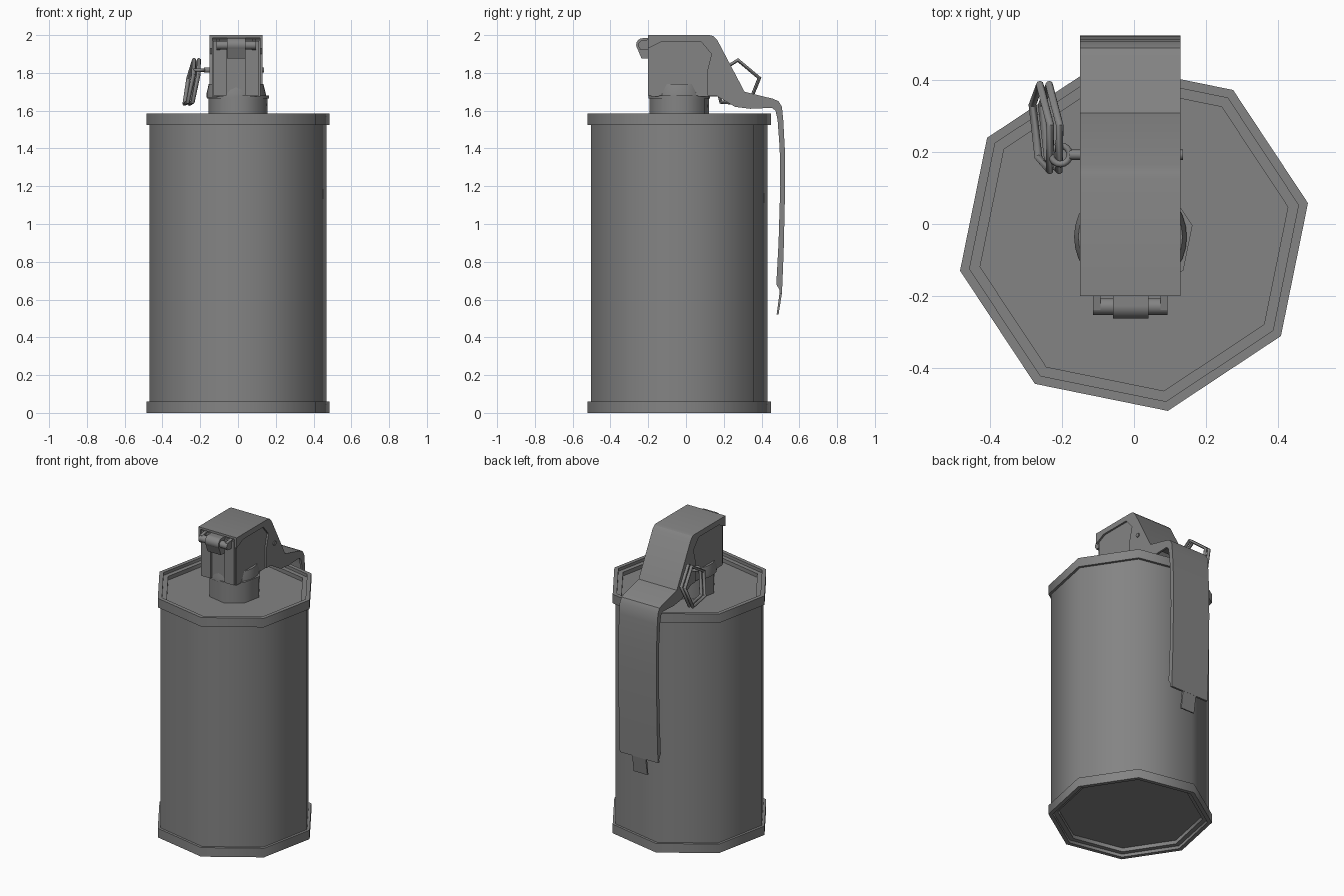
import bpy, bmesh
from math import radians, cos, sin, tau
from mathutils import Matrix, Vector

cube = bpy.data.objects.get("Cube")
if cube:
    bpy.data.objects.remove(cube, do_unlink=True)

grey = bpy.data.materials.new("steel_grey")
grey.use_nodes = True
GREY = (0.23, 0.23, 0.23, 1)
grey.diffuse_color = GREY
grey.node_tree.nodes["Principled BSDF"].inputs["Base Color"].default_value = GREY

AXIS_Y = -0.036              # canister axis
MID = -0.01                  # centre of the fuze head in x
HALF = 0.14                  # half width of the lever


def activate(ob):
    bpy.ops.object.select_all(action='DESELECT')
    ob.select_set(True)
    bpy.context.view_layer.objects.active = ob


def finish(name, bm, angle=30):
    bmesh.ops.remove_doubles(bm, verts=bm.verts, dist=1e-5)
    bmesh.ops.recalc_face_normals(bm, faces=bm.faces)
    me = bpy.data.meshes.new(name)
    bm.to_mesh(me)
    bm.free()
    me.materials.append(grey)
    ob = bpy.data.objects.new(name, me)
    bpy.context.collection.objects.link(ob)
    activate(ob)
    bpy.ops.object.shade_smooth_by_angle(angle=radians(angle))
    return ob


def lathe(name, profile, sides, x=0, turn=11, angle=50):
    """Revolve (radius, z) points about the canister axis."""
    bm = bmesh.new()
    rings = [[bm.verts.new((x + r * cos(radians(turn) + tau * i / sides),
                            AXIS_Y + r * sin(radians(turn) + tau * i / sides), z))
              for i in range(sides)] for r, z in profile]
    for a, b in zip(rings, rings[1:]):
        for i in range(sides):
            j = (i + 1) % sides
            bm.faces.new((a[i], a[j], b[j], b[i]))
    bm.faces.new(rings[0])
    bm.faces.new(rings[-1])
    return finish(name, bm, angle)


def prism(name, profile, x0, x1):
    """Extrude a (y, z) outline from x0 to x1."""
    bm = bmesh.new()
    face = bm.faces.new([bm.verts.new((x0, y, z)) for y, z in profile])
    out = bmesh.ops.extrude_face_region(bm, geom=[face])["geom"]
    moved = [v for v in out if isinstance(v, bmesh.types.BMVert)]
    bmesh.ops.translate(bm, verts=moved, vec=(x1 - x0, 0, 0))
    bmesh.ops.triangulate(bm, faces=[f for f in bm.faces if len(f.verts) > 4])
    return finish(name, bm)


def rod(name, x0, x1, y, z, r, sides=16):
    bm = bmesh.new()
    place = Matrix.Translation(((x0 + x1) / 2, y, z)) @ Matrix.Rotation(radians(90), 4, 'Y')
    bmesh.ops.create_cone(bm, cap_ends=True, segments=sides, radius1=r, radius2=r,
                          depth=x1 - x0, matrix=place)
    return finish(name, bm, 40)


def wire_loop(name, points, r):
    cu = bpy.data.curves.new(name, 'CURVE')
    cu.dimensions = '3D'
    cu.bevel_depth = r
    cu.bevel_resolution = 2
    sp = cu.splines.new('POLY')
    sp.points.add(len(points) - 1)
    for p, co in zip(sp.points, points):
        p.co = (*co, 1)
    sp.use_cyclic_u = True
    cu.materials.append(grey)
    ob = bpy.data.objects.new(name, cu)
    bpy.context.collection.objects.link(ob)
    activate(ob)
    bpy.ops.object.convert(target='MESH')
    bpy.ops.object.shade_smooth_by_angle(angle=radians(50))


# Eight-sided canister with rolled rims and recessed ends
upper = [(0.477, 1.525), (0.494, 1.525), (0.494, 1.585), (0.467, 1.585),
         (0.467, 1.565), (0.437, 1.565), (0.437, 1.54)]
lower = [(r, 1.585 - z) for r, z in reversed(upper)]
lathe("canister", lower + upper, 8)

# Neck and round collar below the fuze head
lathe("neck", [(0.16, 1.53), (0.16, 1.665), (0.166, 1.665), (0.166, 1.68), (0.12, 1.68)], 8)
lathe("collar", [(0.157, 1.67), (0.157, 1.69), (0.145, 1.74)], 32, x=MID, angle=60)

# Fuze head with raised front posts
prism("fuze_head", [(-0.185, 1.675), (0.2, 1.675), (0.27, 1.74), (0.15, 1.975),
                    (-0.185, 1.975)], MID - 0.128, MID + 0.128)
for side, name in ((-1, "right"), (1, "left")):
    a, b = sorted((MID + side * 0.05, MID + side * 0.122))
    prism("front_post_" + name, [(-0.2, 1.68), (-0.18, 1.68), (-0.18, 1.97), (-0.2, 1.97)], a, b)

# Safety lever: thin plate bent over the head and down the back
outer = [(-0.2, 2.0), (0.125, 2.0), (0.145, 1.995), (0.165, 1.975), (0.31, 1.70),
         (0.46, 1.663), (0.49, 1.65), (0.508, 1.62), (0.515, 1.55), (0.523, 1.40),
         (0.525, 1.2), (0.517, 0.85), (0.508, 0.63)]


def offset(line, d):
    pts = [Vector(p) for p in line]
    res = []
    for i, p in enumerate(pts):
        t = (pts[min(i + 1, len(pts) - 1)] - pts[max(i - 1, 0)]).normalized()
        res.append((p.x + t.y * d, p.y - t.x * d))
    return res


prism("lever_plate", outer + offset(outer, 0.014)[::-1], MID - HALF, MID + HALF)
prism("lever_tip", [(0.508, 0.635), (0.49, 0.52), (0.48, 0.522), (0.496, 0.64)],
      MID - 0.05, MID + 0.05)

# Side flanges of the lever
inner = [(0.478, 0.68), (0.49, 0.9), (0.499, 1.2), (0.496, 1.4), (0.485, 1.55),
         (0.474, 1.6), (0.455, 1.615), (0.34, 1.61), (0.26, 1.62), (0.16, 1.68), (0.115, 1.68),
         (0.115, 1.82), (0.135, 1.9), (0.08, 1.965), (-0.13, 1.965), (-0.2, 1.93)]
for side, name in ((-1, "right"), (1, "left")):
    a, b = sorted((MID + side * HALF, MID + side * (HALF - 0.014)))
    prism("lever_flange_" + name, outer + inner, a, b)

# Hinge at the front
rod("hinge_pin", -0.114, 0.094, -0.23, 1.947, 0.023)
rod("hinge_barrel", -0.058, 0.04, -0.228, 1.948, 0.036)
prism("hinge_strap", [(-0.235, 1.875), (-0.18, 1.875), (-0.18, 1.984), (-0.228, 1.984),
                      (-0.258, 1.93)], -0.058, 0.04)
for x, name in ((-0.114, "right"), (0.074, "left")):
    prism("hinge_ear_" + name, [(-0.245, 1.925), (-0.18, 1.92), (-0.18, 1.98), (-0.24, 1.97)],
          x, x + 0.02)

# Safety pin through the head with its eyelet
PIN_Y, PIN_Z = 0.193, 1.815
rod("safety_pin", -0.18, 0.137, PIN_Y, PIN_Z, 0.014, 12)
wire_loop("pin_eyelet", [(-0.205 + 0.026 * cos(tau * i / 16), PIN_Y + 0.026 * sin(tau * i / 16),
                          PIN_Z) for i in range(16)], 0.009)

# Five-sided double pull ring, leaning away from the head
for k in (-1, 1):
    ring = []
    for i in range(5):
        a = radians(86) + tau * i / 5
        dy, dz = 0.126 * cos(a), 0.126 * sin(a)
        ring.append((-0.243 + 0.013 * k + 0.19 * dz - 0.1 * dy, 0.266 + dy, 1.742 + dz))
    wire_loop("pull_ring_" + ("outer" if k < 0 else "inner"), ring, 0.011)
